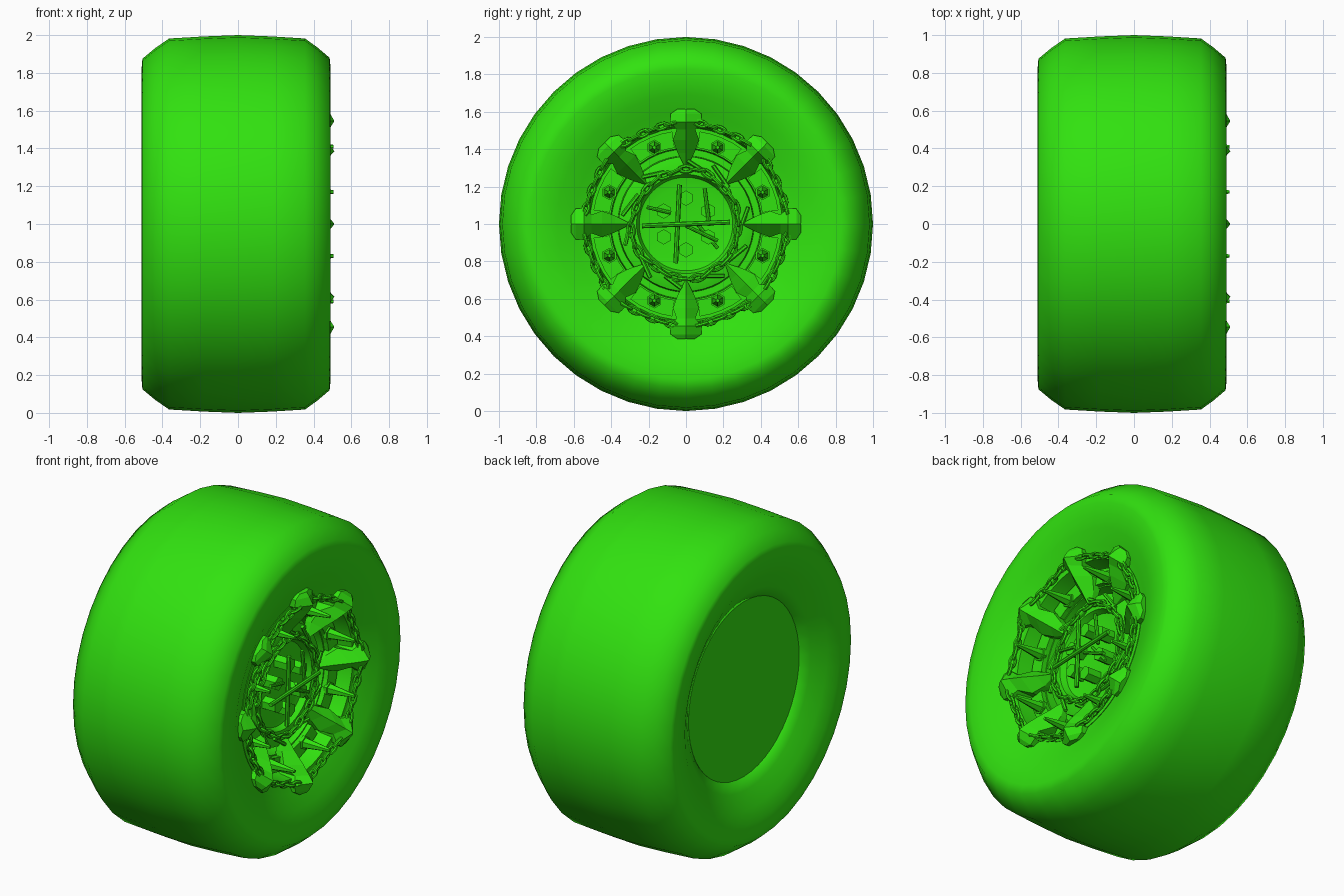
import bpy, bmesh, math, random
from mathutils import Vector, Matrix

if "Cube" in bpy.data.objects:
    bpy.data.objects.remove(bpy.data.objects["Cube"])

random.seed(4)
green = bpy.data.materials.new("bright_green")
green.diffuse_color = (0.031, 0.76, 0.005, 1)
green.use_nodes = True
green.node_tree.nodes["Principled BSDF"].inputs["Base Color"].default_value = green.diffuse_color
C = Vector((0, 0, 1))


def polar(x, r, a):
    """Point at axle position x, radius r, angle a around the axle."""
    return Vector((x, r * math.cos(a), 1 + r * math.sin(a)))


def finish(name, bm, angle=None):
    bmesh.ops.recalc_face_normals(bm, faces=bm.faces)
    me = bpy.data.meshes.new(name)
    bm.to_mesh(me)
    bm.free()
    ob = bpy.data.objects.new(name, me)
    bpy.context.collection.objects.link(ob)
    me.materials.append(green)
    if angle is not None:
        bpy.ops.object.select_all(action='DESELECT')
        bpy.context.view_layer.objects.active = ob
        ob.select_set(True)
        bpy.ops.object.shade_smooth_by_angle(angle=math.radians(angle))
    return ob


def revolve(name, profile, n, angle):
    """Closed (x, r) profile turned around the axle."""
    bm = bmesh.new()
    rings = []
    for x, r in profile:
        if r == 0:
            rings.append([bm.verts.new((x, 0, 1))] * n)
        else:
            rings.append([bm.verts.new(polar(x, r, math.tau * i / n)) for i in range(n)])
    for k, a in enumerate(rings):
        b = rings[(k + 1) % len(rings)]
        if a[0] is a[1] and b[0] is b[1]:
            continue
        for i in range(n):
            j = (i + 1) % n
            bm.faces.new(list(dict.fromkeys((a[i], a[j], b[j], b[i]))))
    return finish(name, bm, angle)


def rod(bm, p, q, r1, r2=None, sides=6):
    """Straight bar or taper between two points."""
    p, q = Vector(p), Vector(q)
    d = q - p
    m = Matrix.Translation((p + q) / 2) @ d.to_track_quat('Z', 'Y').to_matrix().to_4x4()
    bmesh.ops.create_cone(bm, cap_ends=True, segments=sides, radius1=r1,
                          radius2=r1 if r2 is None else r2, depth=d.length, matrix=m)


def link(bm, p, q, twist, wire=0.0095, half=0.016):
    """One oval chain link reaching from p to q."""
    p, q = Vector(p), Vector(q)
    t = (q - p).normalized()
    side = t.cross(Vector((1, 0, 0))).normalized()
    side = Matrix.Rotation(twist, 3, t) @ side
    up = t.cross(side)
    mid, run = (p + q) / 2, (q - p).length * 0.5 + 0.008
    rings = []
    for i in range(12):
        a = math.tau * i / 12
        out = t * math.cos(a) + side * math.sin(a)
        ctr = mid + t * run * math.cos(a) + side * half * math.sin(a)
        rings.append([bm.verts.new(ctr + wire * (out * math.cos(b) + up * math.sin(b)))
                      for b in (math.tau * j / 6 for j in range(6))])
    for i in range(12):
        a, b = rings[i], rings[(i + 1) % 12]
        for j in range(6):
            k = (j + 1) % 6
            bm.faces.new((a[j], a[k], b[k], b[j]))


def chain(bm, pts):
    for i in range(len(pts) - 1):
        link(bm, pts[i], pts[i + 1], math.radians(20 if i % 2 else 100))


# Tire: shouldered tread and dished sidewalls
revolve("tire", [
    (-0.39, 0.534), (-0.425, 0.60), (-0.475, 0.69), (-0.502, 0.77), (-0.51, 0.83),
    (-0.506, 0.875), (-0.44, 0.93), (-0.365, 0.982), (-0.18, 0.993), (0, 1.0),
    (0.18, 0.993), (0.355, 0.982), (0.42, 0.935), (0.485, 0.88), (0.49, 0.83),
    (0.485, 0.77), (0.465, 0.69), (0.425, 0.60), (0.40, 0.534)], 40, 65)

# Wheel: flat back, deep barrel, groove ring and dished hub
revolve("wheel_rim", [
    (-0.392, 0), (-0.392, 0.536), (0.41, 0.55), (0.41, 0.525), (0.30, 0.515),
    (0.30, 0.405), (0.22, 0.40), (0.22, 0.365), (0.30, 0.36), (0.315, 0.31),
    (0.315, 0.265), (0.28, 0.25), (0.27, 0.20), (0.27, 0)], 48, 30)

# Arc plates on the rim face
bm = bmesh.new()
for k in range(8):
    mid = math.pi / 8 + k * math.pi / 4
    cols = []
    for s in range(5):
        a = mid + math.radians(-14 + 7 * s)
        cols.append([bm.verts.new(polar(x, r, a)) for x, r in
                     ((0.29, 0.412), (0.33, 0.412), (0.33, 0.50), (0.29, 0.50))])
    for a, b in zip(cols, cols[1:]):
        for j in range(4):
            bm.faces.new((a[j], a[(j + 1) % 4], b[(j + 1) % 4], b[j]))
    bm.faces.new(cols[0])
    bm.faces.new(cols[-1])
finish("rim_plates", bm)

# Tapered hexagonal studs between the claws
bm = bmesh.new()
for k in range(8):
    a = math.pi / 8 + k * math.pi / 4
    rod(bm, polar(0.32, 0.443, a), polar(0.34, 0.443, a), 0.042)
    rod(bm, polar(0.33, 0.443, a), polar(0.505, 0.443, a), 0.034, 0.010)
finish("rim_studs", bm)

# Eight ridged claws: radius, half width, base x, shoulder x, crest x
sections = [(0.305, 0.006, 0.29, 0.32, 0.33), (0.38, 0.045, 0.29, 0.33, 0.385),
            (0.45, 0.07, 0.29, 0.36, 0.445), (0.505, 0.05, 0.31, 0.42, 0.485),
            (0.545, 0.085, 0.38, 0.445, 0.51), (0.59, 0.082, 0.40, 0.448, 0.485),
            (0.615, 0.045, 0.41, 0.45, 0.465)]
bm = bmesh.new()
for k in range(8):
    a = k * math.pi / 4
    out = Vector((0, math.cos(a), math.sin(a)))
    side = Vector((0, -math.sin(a), math.cos(a)))
    rings = []
    for r, w, base, shoulder, crest in sections:
        rings.append([bm.verts.new(C + out * r + side * s + Vector((x, 0, 0))) for s, x in
                      ((-w, base), (-w, shoulder), (0, crest), (w, shoulder), (w, base))])
    for p, q in zip(rings, rings[1:]):
        for j in range(5):
            bm.faces.new((p[j], p[(j + 1) % 5], q[(j + 1) % 5], q[j]))
    bm.faces.new(rings[0])
    bm.faces.new(rings[-1])
finish("claws", bm)

# Outer chain slung from claw to claw
bm = bmesh.new()
for k in range(8):
    a0 = k * math.pi / 4 + 0.10
    span = math.pi / 4 - 0.20
    pts = []
    for i in range(7):
        t = i / 6
        sag = 4 * t * (1 - t)
        pts.append(polar(0.455 - 0.015 * sag, 0.545 - 0.01 * sag, a0 + span * t))
    chain(bm, pts)
finish("outer_chain", bm, 50)

# Chain ring around the hub
bm = bmesh.new()
pts = [polar(0.335, 0.288 + random.uniform(-0.012, 0.012), math.tau * i / 30) for i in range(30)]
chain(bm, pts + pts[:1])
finish("hub_chain", bm, 50)

# Loose rods around the hub rim
bm = bmesh.new()
for k in range(10):
    a = math.tau * k / 10 + random.uniform(-0.1, 0.1)
    rod(bm, polar(0.325, 0.30, a), polar(0.335, 0.345, a + random.uniform(0.25, 0.45)), 0.011)
finish("rim_rods", bm)

# Hub nuts
bm = bmesh.new()
for k in range(6):
    a = math.pi / 2 + k * math.pi / 3
    rod(bm, polar(0.26, 0.138, a), polar(0.36, 0.138, a), 0.041)
finish("hub_nuts", bm)

# Crossed sticks over the hub: start y, z and end y, z
bm = bmesh.new()
for y0, z0, y1, z1, x, r in ((-0.235, 0.99, 0.235, 1.01, 0.385, 0.013),
                             (-0.055, 0.79, -0.035, 1.21, 0.37, 0.013),
                             (0.10, 1.19, 0.125, 0.99, 0.365, 0.011),
                             (-0.21, 1.09, -0.08, 1.06, 0.365, 0.010),
                             (0.0, 0.99, 0.17, 0.91, 0.36, 0.010),
                             (0.06, 1.0, 0.17, 0.87, 0.35, 0.010)):
    rod(bm, (x, y0, z0), (x, y1, z1), r, sides=8)
finish("hub_sticks", bm)
